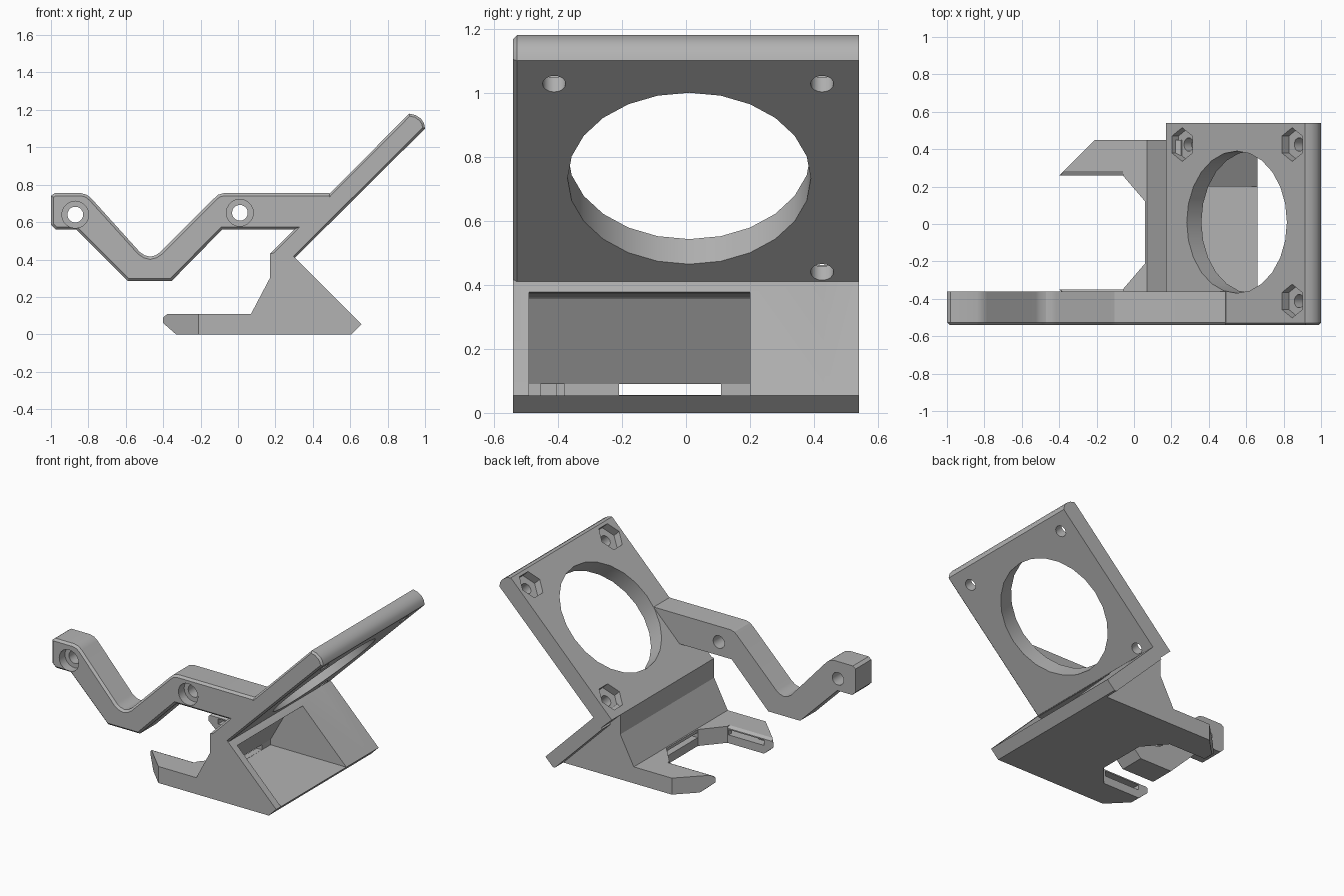
import bpy, bmesh, math
from mathutils import Matrix, Vector

cube = bpy.data.objects.get("Cube")
if cube:
    bpy.data.objects.remove(cube, do_unlink=True)

grey = bpy.data.materials.new("light grey plastic")
grey.use_nodes = True
grey.diffuse_color = (0.45, 0.45, 0.45, 1)
grey.node_tree.nodes["Principled BSDF"].inputs["Base Color"].default_value = (0.45, 0.45, 0.45, 1)


def finish(name, bm):
    bmesh.ops.recalc_face_normals(bm, faces=bm.faces)
    mesh = bpy.data.meshes.new(name)
    bm.to_mesh(mesh)
    bm.free()
    mesh.materials.append(grey)
    obj = bpy.data.objects.new(name, mesh)
    bpy.context.collection.objects.link(obj)
    return obj


def prism(name, pts, axis, lo, hi, chamfer=0):
    """Extrude a 2D profile along an axis; optionally chamfer the low end."""
    place = {"x": lambda a, b, t: (t, a, b),
             "y": lambda a, b, t: (a, t, b),
             "z": lambda a, b, t: (a, b, t)}[axis]
    bm = bmesh.new()
    ends = [[bm.verts.new(place(a, b, t)) for a, b in pts] for t in (lo, hi)]
    low = bm.faces.new(ends[0])
    bm.faces.new(ends[1][::-1])
    for i in range(len(pts)):
        j = (i + 1) % len(pts)
        bm.faces.new((ends[0][i], ends[1][i], ends[1][j], ends[0][j]))
    bmesh.ops.recalc_face_normals(bm, faces=bm.faces)
    if chamfer:
        bmesh.ops.bevel(bm, geom=list(low.edges), offset=chamfer, segments=1,
                        affect="EDGES", profile=0.5)
    return finish(name, bm)


def rod(name, centre, direction, radius, depth, sides, turn=0):
    """Cylinder centred on a point and pointing along a direction."""
    bm = bmesh.new()
    rot = Vector(direction).to_track_quat("Z", "Y").to_matrix().to_4x4()
    bmesh.ops.create_cone(bm, cap_ends=True, segments=sides, radius1=radius,
                          radius2=radius, depth=depth,
                          matrix=Matrix.Translation(centre) @ rot @ Matrix.Rotation(turn, 4, "Z"))
    return finish(name, bm)


def boolean(obj, tool, operation="DIFFERENCE"):
    tool.hide_render = True
    mod = obj.modifiers.new("shape", "BOOLEAN")
    mod.operation, mod.solver, mod.object = operation, "EXACT", tool
    bpy.context.view_layer.objects.active = obj
    bpy.ops.object.modifier_apply(modifier=mod.name)
    bpy.data.objects.remove(tool, do_unlink=True)


# Tilted fan plate with a rounded top edge
plate = prism("fan_plate", [(.17, .43), (.915, 1.18), (.95, 1.172), (.978, 1.153),
                            (.994, 1.13), (1, 1.1), (.25, .355)], "y", -.54, .54, .012)
normal = Vector((-1, 0, 1)).normalized()
boolean(plate, rod("fan_opening", (.59, .01, .772), normal, .38, .5, 24))

# Bolt holes with hexagonal nut pockets on the upper face
for y, x, z in ((.425, .925, 1.03), (-.412, .925, 1.03), (.425, .335, .44)):
    hole = Vector((x, y, z))
    boolean(plate, rod("bolt_hole", hole, normal, .036, .5, 16))
    # Pocket corners point up and down the slope
    pocket = rod("nut_pocket", (0, 0, 0), (0, 0, 1), .09, .1, 6)
    pocket.data.transform(Matrix.Translation(hole + normal * .11)
                          @ Matrix.Rotation(-math.pi / 4, 4, "Y"))
    boolean(plate, pocket)

# Cranked mounting arm with two counterbored screw holes
arm = prism("mounting_arm", [
    (-1, .74), (-.98, .755), (-.84, .755), (-.81, .747), (-.785, .728),
    (-.525, .44), (-.5, .423), (-.47, .415), (-.44, .423), (-.415, .44),
    (-.13, .725), (-.105, .747), (-.075, .755), (.49, .755), (.52, .72), (.35, .56),
    (-.085, .56), (-.355, .285), (-.59, .285), (-.865, .56), (-.975, .56), (-1, .585)],
    "y", -.54, -.36, .014)
for x, z in ((-.87, .64), (.01, .65)):
    boolean(arm, rod("screw_hole", (x, -.45, z), (0, 1, 0), .042, .5, 20))
    boolean(arm, rod("counterbore", (x, -.54, z), (0, 1, 0), .072, .12, 20))

# Forked outlet base, trimmed at the tips
duct = prism("air_duct", [
    (.2, -.54), (-.21, -.54), (-.4, -.35), (-.06, -.35), (.06, -.21),
    (.06, .12), (-.06, .26), (-.4, .26), (-.21, .45), (.2, .45)], "z", 0, .11)
boolean(duct, prism("tip_trim", [(-.4, .06), (-.33, -.001), (.3, -.001), (.3, .12),
                                 (-.375, .112), (-.4, .09)], "y", -.7, .7), "INTERSECT")

# Main duct housing and its back flange
boolean(duct, prism("housing", [
    (.1, 0), (.605, 0), (.66, .055), (.305, .41), (.25, .45), (.17, .43),
    (.17, .3), (.07, .11), (.08, .05)], "y", -.54, .45), "UNION")
boolean(duct, prism("flange", [(.59, 0), (.605, 0), (.66, .055), (.305, .41), (.24, .35)],
                    "y", .43, .54), "UNION")

# Hollow inside of the duct and the outlet slot between the fork arms
boolean(duct, prism("chamber", [(.8, .055), (.1, .055), (.1, .09), (.25, .36),
                                (.335, .375), (.43, .475)], "y", -.49, .2))
boolean(duct, prism("outlet_slot", [(.15, .056), (0, .056), (0, .09), (.15, .09)],
                    "y", -.21, .11))

# Channels inside the fork arms, opening inward, with a sloped inner lip
for side in (1, -1):
    def across(y):
        return -.045 + side * y
    for x0, x1, inner in ((-.25, .14, .335), (-.33, -.07, .25)):
        outer = .41 if x1 > 0 else .36
        span = sorted((across(inner), across(outer)))
        boolean(duct, prism("channel", [(x0, .055), (x1, .055), (x1, .09), (x0, .09)],
                            "y", *span))
    boolean(duct, prism("lip", [(across(.29), .09), (across(.331), .112),
                                (across(.29), .13)], "x", -.5, -.06))

# Flat faces with smooth bores
for obj in (plate, arm, duct):
    bpy.ops.object.select_all(action="DESELECT")
    obj.select_set(True)
    bpy.context.view_layer.objects.active = obj
    bpy.ops.object.shade_smooth_by_angle(angle=math.radians(25))
